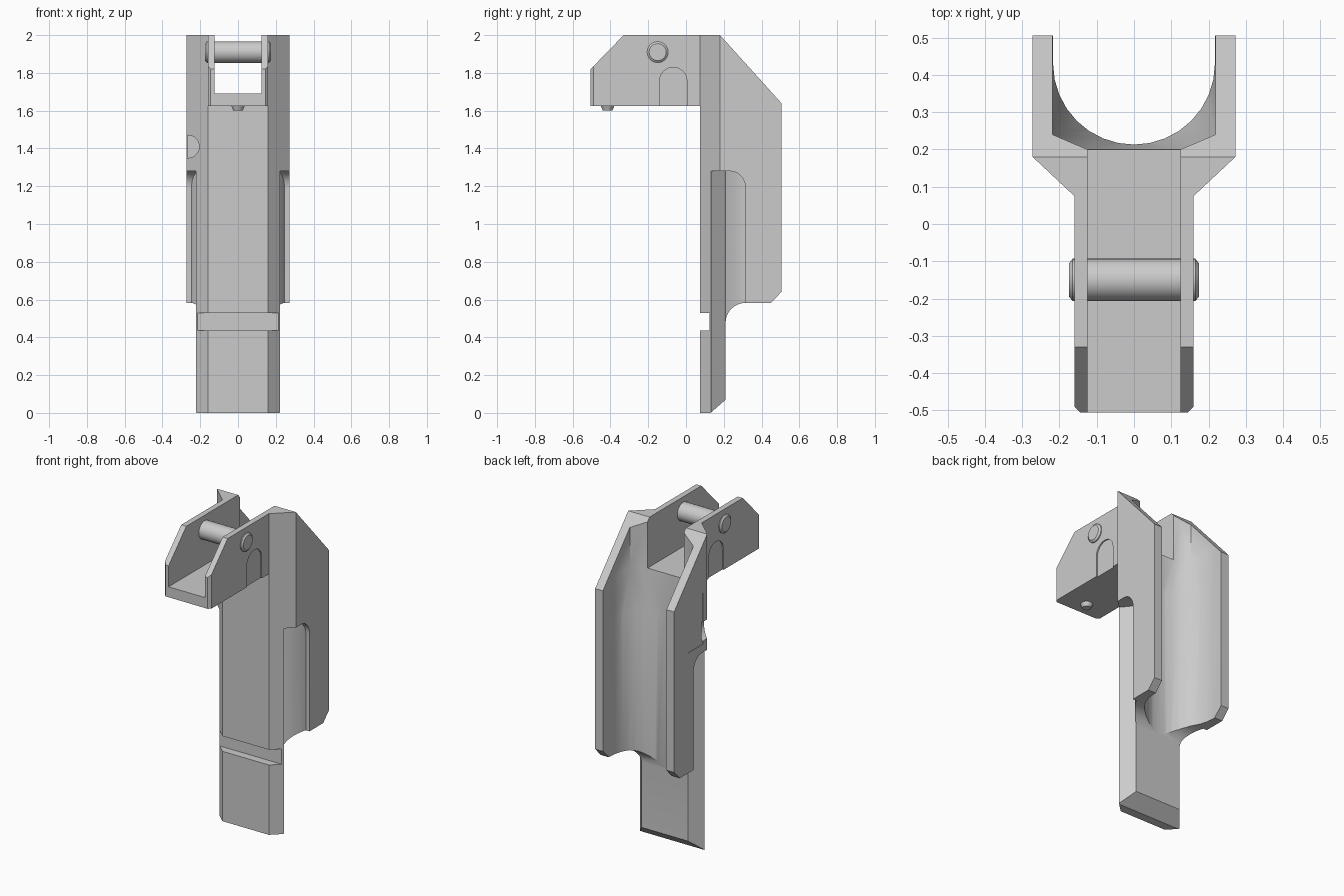
import bpy, bmesh, math
from mathutils import Vector

if "Cube" in bpy.data.objects:
    bpy.data.objects.remove(bpy.data.objects["Cube"])


def finish(name, bm):
    bmesh.ops.recalc_face_normals(bm, faces=bm.faces)
    me = bpy.data.meshes.new(name)
    bm.to_mesh(me)
    bm.free()
    ob = bpy.data.objects.new(name, me)
    bpy.context.collection.objects.link(ob)
    return ob


def prism(name, pts, a, b, axis):
    """Extrude a 2D outline from a to b: axis 'z' takes (x, y), axis 'x' takes (y, z)."""
    bm = bmesh.new()
    place = (lambda p, t: (p[0], p[1], t)) if axis == 'z' else (lambda p, t: (t, p[0], p[1]))
    face = bm.faces.new([bm.verts.new(place(p, a)) for p in pts])
    ext = bmesh.ops.extrude_face_region(bm, geom=[face])
    move = Vector((0, 0, b - a)) if axis == 'z' else Vector((b - a, 0, 0))
    bmesh.ops.translate(bm, vec=move, verts=[g for g in ext['geom'] if isinstance(g, bmesh.types.BMVert)])
    return finish(name, bm)


def box(name, x0, x1, y0, y1, z0, z1):
    return prism(name, [(x0, y0), (x1, y0), (x1, y1), (x0, y1)], z0, z1, 'z')


def cylinder(name, center, r1, r2, depth, axis):
    bm = bmesh.new()
    bmesh.ops.create_cone(bm, cap_ends=True, segments=32, radius1=r1, radius2=r2, depth=depth)
    ob = finish(name, bm)
    quat = Vector((0, 0, 1)).rotation_difference(Vector(axis))
    for v in ob.data.vertices:
        v.co = quat @ v.co + Vector(center)
    return ob


def arc(cx, cy, rx, ry, a0, a1, n):
    return [(cx + rx * math.cos(math.radians(a0 + (a1 - a0) * i / n)),
             cy + ry * math.sin(math.radians(a0 + (a1 - a0) * i / n))) for i in range(n + 1)]


def boolean(ob, other, op='DIFFERENCE', keep=False):
    mod = ob.modifiers.new('cut', 'BOOLEAN')
    mod.operation, mod.solver, mod.object = op, 'EXACT', other
    bpy.context.view_layer.update()
    me = bpy.data.meshes.new_from_object(ob.evaluated_get(bpy.context.evaluated_depsgraph_get()))
    ob.modifiers.clear()
    ob.data = me
    if not keep:
        bpy.data.objects.remove(other)


# Body: plan outline intersected with side outline
half = [(.16, .075), (.272, .18), (.272, .6)]
body = prism('body', half + [(-x, y) for x, y in reversed(half)], -.1, 2.1, 'z')
side = [(.0, 0), (.13, 0), (.21, .07)] + arc(.32, .48, .11, .103, 180, 90, 10) + [
    (.45, .583), (.505, .64), (.505, 1.64), (.18, 2), (.0, 2)]
boolean(body, prism('side_cut', side, -.5, .5, 'x'), 'INTERSECT')

# Half-round channel and the funnel that widens above it
curve = [(.217, .7)] + arc(0, .43, .217, .217, 0, -180, 16) + [(-.217, .7)]
boolean(body, prism('channel_cut', curve, .3, 1.45, 'z'))
mouth = [(.219, .72), (.219, .24), (.125, .2), (-.125, .2), (-.219, .24), (-.219, .72)]
bm = bmesh.new()
for outline, z in ((curve, 1.44), (mouth, 1.69), (mouth, 2.1)):
    for x, y in outline:
        bm.verts.new((x, y, z))
hull = bmesh.ops.convex_hull(bm, input=bm.verts)
loose = [v for v in bm.verts if not v.link_faces]
bmesh.ops.delete(bm, geom=loose, context='VERTS')
boolean(body, finish('funnel_cut', bm))

# Side recesses: curved waist on both sides with a rounded top corner
for s in (1, -1):
    plan = [(.222, -.1), (.222, .134), (.16, .21)] + arc(0, .43, .272, .272, -52, -25, 8) + [(.4, .315), (.4, -.1)]
    cut = prism('recess_cut', [(s * x, y) for x, y in plan], -.2, 1.5, 'z')
    edge = [(-.2, -.3), (.315, -.3)] + arc(.235, 1.19, .08, .09, 0, 90, 8) + [(-.2, 1.28)]
    boolean(cut, prism('recess_side', edge, -.6, .6, 'x'), 'INTERSECT')
    boolean(body, cut)

# Front groove, left notch and shallow left pocket
boolean(body, box('groove_cut', -.5, .5, -.1, .125, .435, .53))
boolean(body, cylinder('notch_cut', (-.265, .1, 1.41), .06, .06, .26, (0, 1, 0)))
boolean(body, box('pocket_cut', -.4, -.268, .22, .37, 1.33, 1.65))

# Bracket at the top, with chamfered front corners
outline = [(-.505, 1.625), (-.505, 1.82), (-.33, 2), (.1, 2), (.1, 1.625)]
bracket = prism('bracket', outline, -.16, .16, 'x')
corner = [(.2, .3), (.2, -.45), (.145, -.505), (-.145, -.505), (-.2, -.45), (-.2, .3)]
boolean(bracket, prism('corner_cut', corner, 1.5, 2.1, 'z'), 'INTERSECT')
slot = box('slot_cut', -.125, .125, -.7, .3, 1.69, 2.2)
boolean(bracket, slot, keep=True)
boolean(body, slot)

# Shallow arched recesses on the bracket sides
for s in (1, -1):
    arch = [(-.14, 1.55), (.005, 1.55)] + arc(-.0675, 1.757, .0725, .0725, 0, 180, 12)
    boolean(bracket, prism('arch_cut', arch, s * .152, s * .2, 'x'))

# Cross pin with bevelled ends, and the stud under the bracket
cylinder('pin', (0, -.15, 1.91), .057, .057, .33, (1, 0, 0))
for s in (1, -1):
    cylinder('pin_end', (s * .169, -.15, 1.91), .057, .045, .01, (s, 0, 0))
cylinder('stud', (0, -.415, 1.613), .025, .036, .026, (0, 0, 1))

# Smooth the curves, keep edges sharp
for ob in list(bpy.context.scene.objects):
    bpy.ops.object.select_all(action='DESELECT')
    ob.select_set(True)
    bpy.context.view_layer.objects.active = ob
    bpy.ops.object.shade_smooth_by_angle(angle=math.radians(25))
